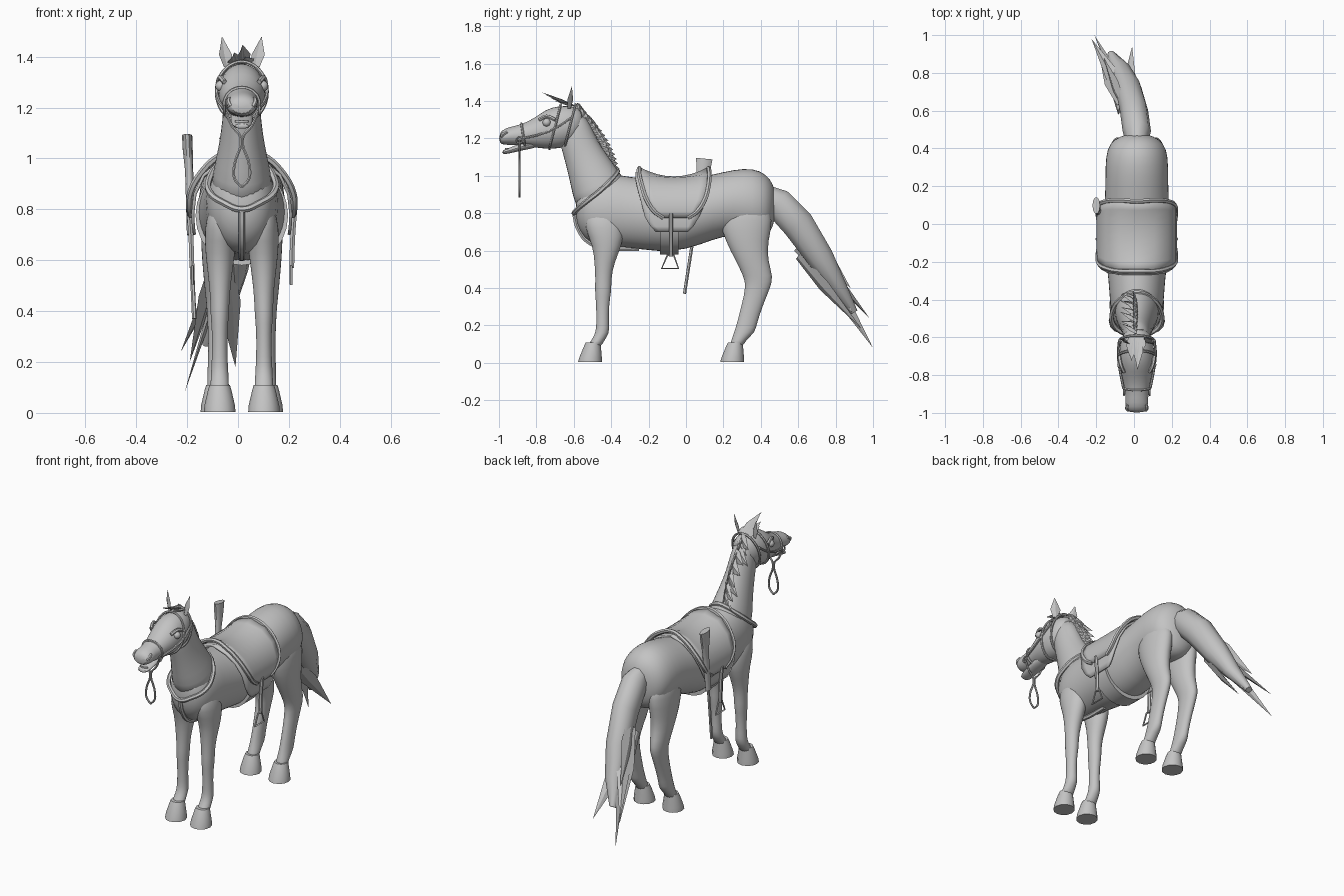
import bpy, bmesh, math, random
from mathutils import Vector

cube = bpy.data.objects.get("Cube")
if cube:
    bpy.data.objects.remove(cube, do_unlink=True)
random.seed(4)
CX = 0.015                     # centre line of the animal
UP, BACK = Vector((0, 0, 1)), Vector((0, 1, 0))

grey = bpy.data.materials.new("plain_grey")
grey.use_nodes = True
grey.diffuse_color = (0.55, 0.55, 0.55, 1)
grey.node_tree.nodes["Principled BSDF"].inputs["Base Color"].default_value = (0.55, 0.55, 0.55, 1)


def finish(ob, angle=50):
    ob.data.materials.clear()
    ob.data.materials.append(grey)
    bpy.ops.object.select_all(action='DESELECT')
    ob.select_set(True)
    bpy.context.view_layer.objects.active = ob
    bpy.ops.object.shade_smooth_by_angle(angle=math.radians(angle))
    return ob


def mesh_object(name, bm, angle=50):
    bmesh.ops.recalc_face_normals(bm, faces=bm.faces[:])
    me = bpy.data.meshes.new(name)
    bm.to_mesh(me)
    bm.free()
    ob = bpy.data.objects.new(name, me)
    bpy.context.scene.collection.objects.link(ob)
    return finish(ob, angle)


def loft(name, rings, normal=None, sides=16, subdiv=1):
    """Skin of elliptical rings (x, y, z, half width, half depth)."""
    bm = bmesh.new()
    centres = [Vector(r[:3]) for r in rings]
    loops = []
    for i, r in enumerate(rings):
        tangent = centres[min(i + 1, len(rings) - 1)] - centres[max(i - 1, 0)]
        n = normal or tangent.cross(Vector((1, 0, 0))).normalized()
        turn = [2 * math.pi * k / sides for k in range(sides)]
        loops.append([bm.verts.new(centres[i] + Vector((r[3] * math.cos(a), 0, 0)) + n * r[4] * math.sin(a))
                      for a in turn])
    for a, b in zip(loops, loops[1:]):
        for k in range(sides):
            j = (k + 1) % sides
            bm.faces.new((a[k], a[j], b[j], b[k]))
    bm.faces.new(loops[0])
    bm.faces.new(loops[-1])
    ob = mesh_object(name, bm)
    if subdiv:
        mod = ob.modifiers.new("smooth", 'SUBSURF')
        mod.levels = mod.render_levels = subdiv
    return ob


def tube(name, points, radius, closed=False, smooth=True):
    cu = bpy.data.curves.new(name, 'CURVE')
    cu.dimensions, cu.bevel_depth, cu.bevel_resolution = '3D', radius, 1
    cu.resolution_u, cu.use_fill_caps = 5, True
    sp = cu.splines.new('BEZIER' if smooth else 'POLY')
    pts = sp.bezier_points if smooth else sp.points
    pts.add(len(points) - 1)
    for p, co in zip(pts, points):
        if smooth:
            p.co, p.handle_left_type, p.handle_right_type = co, 'AUTO', 'AUTO'
        else:
            p.co = (*co, 1)
    sp.use_cyclic_u = closed
    ob = bpy.data.objects.new(name, cu)
    bpy.context.scene.collection.objects.link(ob)
    bpy.ops.object.select_all(action='DESELECT')
    ob.select_set(True)
    bpy.context.view_layer.objects.active = ob
    bpy.ops.object.convert(target='MESH')
    return finish(bpy.context.view_layer.objects.active)


def blade(name, base, tip, width, side):
    """Pointed lock of hair: flat diamond section, widest a third along."""
    base, tip, side = Vector(base), Vector(tip), Vector(side).normalized()
    thick = (tip - base).cross(side).normalized() * width * 0.3
    bm = bmesh.new()
    end = bm.verts.new(tip)
    rows = []
    for t, w in ((0, 0.6), (0.4, 1)):
        c = base.lerp(tip, t)
        rows.append([bm.verts.new(c + d * w) for d in (side * width, thick, -side * width, -thick)])
    for k in range(4):
        j = (k + 1) % 4
        bm.faces.new((rows[0][k], rows[0][j], rows[1][j], rows[1][k]))
        bm.faces.new((rows[1][k], rows[1][j], end))
    bm.faces.new(rows[0])
    return mesh_object(name, bm, 20)


# Trunk: y, z, half width, half height
trunk = [(-.59, .83, .03, .05), (-.57, .82, .09, .12), (-.51, .81, .13, .18), (-.42, .82, .145, .2),
         (-.3, .805, .15, .19), (-.15, .785, .172, .195), (0, .79, .18, .19), (.15, .835, .17, .175),
         (.25, .86, .168, .175), (.36, .85, .168, .195), (.43, .84, .145, .17), (.465, .84, .09, .12),
         (.48, .85, .03, .05)]
loft("trunk", [(CX, *r) for r in trunk], UP, 20)

# Neck and head
neck = [(-.43, .84, .135, .16), (-.475, .95, .115, .145), (-.52, 1.05, .092, .12),
        (-.565, 1.15, .077, .1), (-.6, 1.25, .072, .095), (-.61, 1.33, .055, .06)]
loft("neck", [(CX, *r) for r in neck])
head = [(-.55, 1.29, .05, .06), (-.6, 1.27, .085, .105), (-.68, 1.26, .097, .118), (-.75, 1.25, .094, .108),
        (-.81, 1.23, .08, .08), (-.87, 1.22, .066, .06), (-.92, 1.215, .06, .052), (-.97, 1.21, .064, .045),
        (-1, 1.2, .046, .028)]
loft("head", [(CX, *r) for r in head], UP)
jaw = [(-.78, 1.18, .05, .03), (-.87, 1.16, .046, .022), (-.94, 1.135, .042, .016), (-.985, 1.125, .032, .012)]
loft("lower_jaw", [(CX, *r) for r in jaw], UP, 12)
loft("teeth", [(CX, -.955, z, .026, .012) for z in (1.13, 1.15)], BACK, 8, 0)

# Legs, hooves and paired head parts: x offset, y, z, half width, half depth
fore = [(.08, -.45, .82, .05, .09), (.083, -.435, .72, .066, .11), (.085, -.42, .63, .06, .08),
        (.086, -.437, .53, .046, .052), (.086, -.442, .45, .038, .043), (.087, -.443, .38, .037, .045),
        (.087, -.446, .32, .03, .035), (.087, -.446, .21, .031, .033), (.087, -.445, .16, .035, .038),
        (.087, -.475, .115, .036, .035), (.087, -.495, .08, .04, .04)]
hind = [(.085, .33, .87, .06, .11), (.092, .32, .76, .072, .15), (.095, .325, .65, .066, .115),
        (.098, .35, .55, .055, .088), (.1, .388, .46, .044, .08), (.1, .387, .41, .038, .068),
        (.1, .355, .31, .033, .058), (.1, .325, .21, .033, .054), (.1, .315, .165, .036, .058),
        (.1, .28, .12, .035, .038), (.1, .265, .08, .038, .038)]
for s, side in ((1, "left"), (-1, "right")):
    for leg, rings in (("fore", fore), ("hind", hind)):
        loft(f"{side}_{leg}_leg", [(CX + s * r[0], *r[1:]) for r in rings], BACK)
        x, y = CX + s * rings[-1][0], rings[-1][1]
        loft(f"{side}_{leg}_hoof", [(x, y, .11, .04, .04), (x, y - .005, .09, .046, .045),
                                    (x, y - .015, .03, .06, .06), (x, y - .018, .004, .062, .064)], BACK, 12, 0)
    blade(f"{side}_ear", (CX + s * .055, -.625, 1.36), (CX + s * .078, -.61, 1.48), .03, (1, -.6, 0))
    bpy.ops.mesh.primitive_uv_sphere_add(segments=12, ring_count=8, radius=.022,
                                         location=(CX + s * .082, -.745, 1.285))
    bpy.context.object.name = f"{side}_eye"
    finish(bpy.context.object)
    tube(f"{side}_brow", [(CX + s * .093, -.7, 1.3), (CX + s * .085, -.745, 1.318),
                          (CX + s * .068, -.785, 1.3)], .01)
    tube(f"{side}_nostril", [(CX + s * .05, -.955, 1.235), (CX + s * .052, -.98, 1.22),
                             (CX + s * .044, -.985, 1.205)], .009)

# Forelock and mane falling towards the right side
for i in range(5):
    x = CX - .03 + i * .015
    blade("forelock", (x, -.6, 1.375), (x + random.uniform(-.02, .03), -.7 - .025 * (i % 4), 1.4 + .016 * (i % 4)),
          .025, (1, 0, .3))
for i in range(13):
    t = i / 12
    base = Vector((CX, -.575 + .17 * t + .03 * math.sin(t * 3), 1.37 - .3 * t))
    fall = Vector((random.uniform(-.1, -.05), random.uniform(.01, .05), random.uniform(-.1, -.03)))
    blade("mane_lock", base, base + fall, .036, (0, .4, -1))
    blade("mane_crest", base - Vector((0, .02, .01)), base + Vector((-.02, .045, -.03)), .03, (0, .4, -1))

# Tail: thick root with pointed locks
loft("tail_root", [(CX, .41, .9, .05, .06), (CX, .49, .855, .075, .085), (.0, .6, .74, .075, .09),
                   (-.03, .72, .56, .07, .075), (-.07, .82, .4, .055, .045), (-.12, .9, .27, .02, .02)], None, 10, 0)
tips = [(-.21, 1, .08), (-.225, .98, .24), (-.09, .89, .27), (-.01, .94, .18),
        (-.16, .88, .4), (-.19, .93, .2), (-.13, .84, .42)]
for i, tip in enumerate(tips):
    root = Vector((CX - .02 - .012 * i, .6 + .02 * (i % 3), .72 - .05 * (i % 4)))
    blade("tail_lock", root, tip, .05, (1, .5, .6) if i % 2 else (.3, 1, .9))


# Saddle layers draped over the back
def drape(name, rows, lift, thickness):
    bm = bmesh.new()
    full = [(-x, z, a, b) for x, z, a, b in rows[:0:-1]] + rows
    steps, grid = 8, []
    for x, z, a, b in full:
        rise = lift * max(0, 1 - abs(x) / .17)
        line = []
        for k in range(steps + 1):
            t = k / steps
            line.append(bm.verts.new((CX + x, a + (b - a) * t, z + rise * (2 * t - 1) ** 2)))
        grid.append(line)
    for p, q in zip(grid, grid[1:]):
        for k in range(steps):
            bm.faces.new((p[k], p[k + 1], q[k + 1], q[k]))
    edges = [[g[e].co.copy() for g in grid] for e in (0, -1)]
    ob = mesh_object(name, bm)
    mod = ob.modifiers.new("thickness", 'SOLIDIFY')
    mod.thickness, mod.offset = thickness, 0
    return edges


drape("saddle_pad", [(0, .985, -.27, .13), (.09, .97, -.27, .13), (.15, .93, -.26, .125), (.184, .86, -.24, .105),
                     (.193, .78, -.22, .07), (.19, .73, -.19, .04), (.186, .7, -.16, .01)], .03, .012)
rims = drape("saddle_seat", [(0, .99, -.25, .12), (.09, .985, -.25, .125), (.16, .94, -.235, .12),
                             (.2, .87, -.21, .1), (.206, .81, -.17, .06), (.2, .775, -.12, .01)], .05, .014)
for name, rim in zip(("saddle_pommel_rim", "saddle_cantle_rim"), rims):
    tube(name, rim, .013)
loft("girth", [(CX, y, .776, .182, .196) for y in (-.14, -.04)], UP, 24, 0)

# Stirrups
for s, side in ((1, "left"), (-1, "right")):
    x = CX + s * .2
    tube(f"{side}_stirrup_strap", [(x + s * .008, -.08, .8), (x, -.08, .69), (x - s * .004, -.08, .57)], .011)
    tube(f"{side}_stirrup", [(x - s * .006, -.1, .575), (x - s * .006, -.065, .575),
                             (x - s * .006, -.04, .505), (x - s * .006, -.13, .505)], .006, True, False)

# Breast collar and its centre strap
half = [(.075, -.39, .99), (.128, -.46, .92), (.125, -.53, .865), (.07, -.578, .825)]
ring = [(CX, -.365, 1.025)] + [(CX + x, y, z) for x, y, z in half] + [(CX, -.6, .8)]
ring += [(CX - x, y, z) for x, y, z in half[::-1]]
tube("breast_collar", ring, .013, True)
tube("breast_strap", [(CX, -.598, .8), (CX, -.578, .72), (CX, -.52, .645), (CX, -.42, .615), (CX, -.25, .61)], .013)


# Bridle: bands round the head, cheek straps and hanging rein
def band(name, y, z, w, h, lean):
    pts = [(CX + w * math.cos(a), y + lean * math.sin(a), z + h * math.sin(a))
           for a in (2 * math.pi * k / 16 for k in range(16))]
    tube(name, pts, .007, True)


band("nose_band", -.87, 1.215, .069, .064, -.01)
band("crown_band", -.62, 1.265, .093, .117, .03)
band("brow_band", -.7, 1.262, .099, .118, .03)
for s, side in ((1, "left"), (-1, "right")):
    tube(f"{side}_cheek_strap", [(CX + s * .071, -.87, 1.2), (CX + s * .09, -.77, 1.225),
                                 (CX + s * .099, -.69, 1.26), (CX + s * .093, -.615, 1.31)], .007)
    tube(f"{side}_bit_ring", [(CX + s * .068, -.89 + .016 * math.cos(k), 1.19 + .016 * math.sin(k))
                              for k in (0, 1.57, 3.14, 4.71)], .005, True)
    tube(f"{side}_rein", [(CX + s * .066, -.89, 1.19), (CX + s * .04, -.89, 1.13), (CX + s * .004, -.89, 1.08),
                          (CX + s * .03, -.89, .97), (CX + s * .028, -.89, .92), (CX, -.89, .887)], .006)

# Long gun slung behind the saddle on the right side
loft("gun_stock", [(-.2, .098, 1.092, .02, .046), (-.198, .093, 1.04, .02, .04), (-.192, .08, .95, .016, .024),
                   (-.19, .07, .88, .016, .022), (-.187, .045, .7, .014, .022)], None, 10, 0)
tube("gun_barrel", [(-.187, .05, .74), (-.18, .02, .55), (-.172, -.008, .37)], .009)
